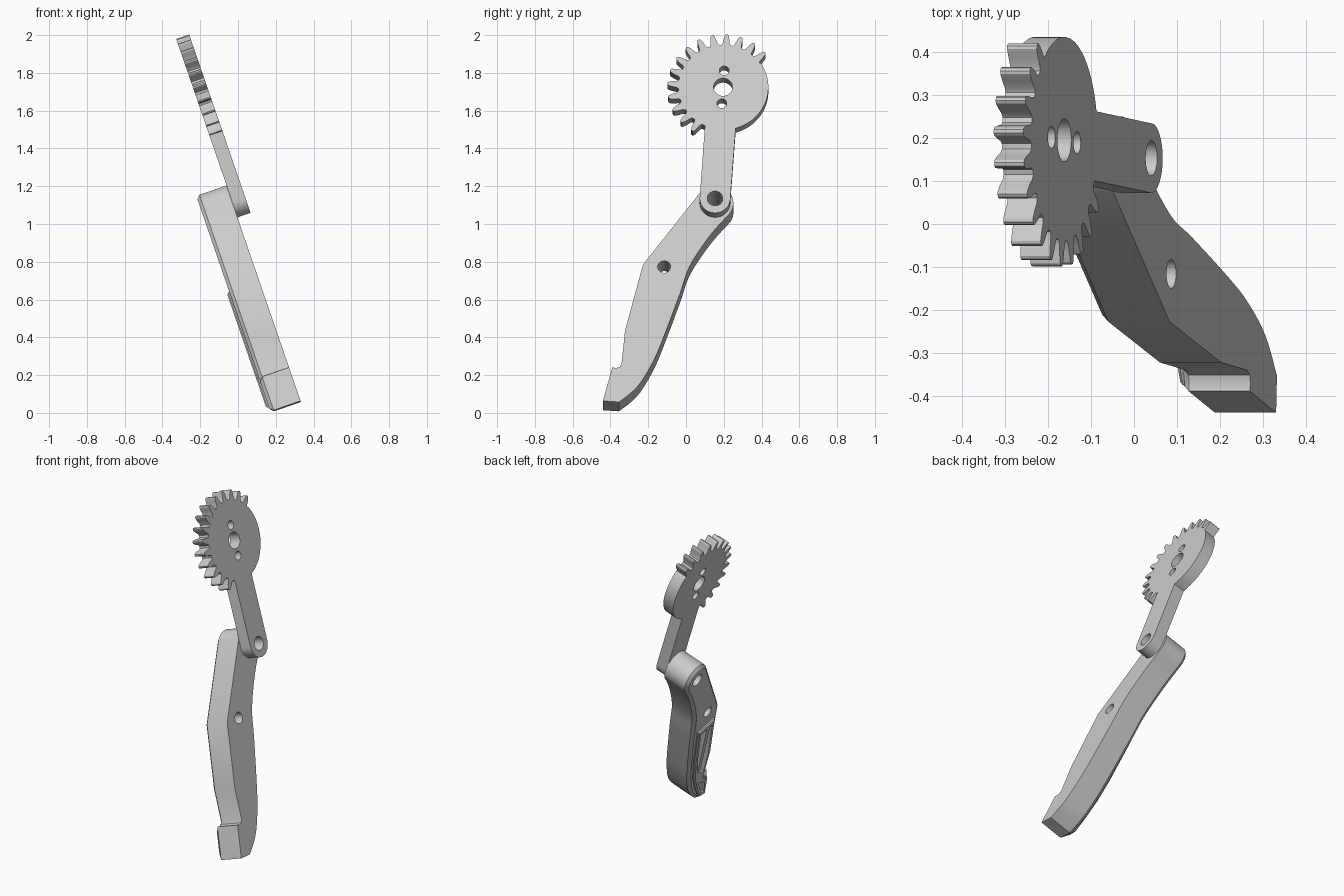
import bpy, bmesh
from math import sin, cos, radians, pi
from mathutils import Matrix, Vector

if "Cube" in bpy.data.objects:
    bpy.data.objects.remove(bpy.data.objects["Cube"])

# Plates lie in a tilted plane: local x = depth, local y = along the plate, local z = its normal
T = radians(19)
PLANE = Matrix(((0, -sin(T), cos(T), 0), (1, 0, 0, 0), (0, cos(T), sin(T), 0), (0, 0, 0, 1)))

grey = bpy.data.materials.new("light_grey")
grey.use_nodes = True
COLOUR = (0.6, 0.6, 0.6, 1)
grey.diffuse_color = COLOUR
grey.node_tree.nodes["Principled BSDF"].inputs["Base Color"].default_value = COLOUR


def plate(name, outline, low, high, chamfer=0):
    """Extrude an outline between two heights, chamfering the low rim."""
    bm = bmesh.new()
    face = bm.faces.new([bm.verts.new((x, y, low)) for x, y in outline])
    rim = list(face.edges)
    ext = bmesh.ops.extrude_face_region(bm, geom=[face], use_keep_orig=True)
    top = [g for g in ext["geom"] if isinstance(g, bmesh.types.BMVert)]
    bmesh.ops.translate(bm, verts=top, vec=(0, 0, high - low))
    bmesh.ops.recalc_face_normals(bm, faces=bm.faces)
    if chamfer:
        bmesh.ops.bevel(bm, geom=rim, offset=chamfer, segments=1, affect='EDGES', clamp_overlap=False)
    mesh = bpy.data.meshes.new(name)
    bm.to_mesh(mesh)
    bm.free()
    mesh.materials.append(grey)
    ob = bpy.data.objects.new(name, mesh)
    ob.matrix_world = PLANE
    bpy.context.collection.objects.link(ob)
    return ob


def arc(centre, r, start, end, n):
    steps = [radians(start + (end - start) * i / n) for i in range(n + 1)]
    return [(centre[0] + r * cos(a), centre[1] + r * sin(a)) for a in steps]


def circle(centre, r, n=32):
    return arc(centre, r, 0, 360, n)[:-1]


def smooth_path(points, n=5):
    """Catmull-Rom curve through the points."""
    p = [Vector(q) for q in [points[0]] + points + [points[-1]]]
    out = []
    for a, b, c, d in zip(p, p[1:], p[2:], p[3:]):
        for i in range(n):
            t = i / n
            out.append(tuple(b + (c - a) * t / 2 + (a * 2 - b * 5 + c * 4 - d) * t * t / 2
                             + (b * 3 - a - c * 3 + d) * t ** 3 / 2))
    return out + [tuple(points[-1])]


def cut(ob, outlines, low, high):
    for outline in outlines:
        cutter = plate("cutter", outline, low, high)
        cutter.hide_render = True
        mod = ob.modifiers.new("cut", 'BOOLEAN')
        mod.operation, mod.solver, mod.object = 'DIFFERENCE', 'EXACT', cutter
        bpy.context.view_layer.objects.active = ob
        bpy.ops.object.modifier_apply(modifier=mod.name)
        bpy.data.objects.remove(cutter)


def finish(ob):
    bpy.ops.object.select_all(action='DESELECT')
    ob.select_set(True)
    bpy.context.view_layer.objects.active = ob
    bpy.ops.object.shade_smooth_by_angle(angle=radians(28))


# Gear with lever arm, drawn with the arm pointing down and then leaned slightly
HUB, REACH, LEAN = Vector((0.196, 1.684)), 0.625, Matrix.Rotation(radians(-3.9), 2)
TOOTH = ((-6, 0.236), (-4.3, 0.246), (-3.2, 0.27), (-1.9, 0.29), (-0.8, 0.295))
tooth = list(TOOTH) + [(-a, r) for a, r in reversed(TOOTH)]
gear = arc((0, 0), 0.24, 290, 397, 40)
for k in range(14):
    for a, r in tooth:
        ang = radians(45 + 15 * k + a)
        gear.append((r * cos(ang), r * sin(ang)))
gear += arc((0, 0), 0.236, 248, 250, 1)
gear += arc((0, -REACH), 0.081, 180, 360, 24)


def lean(points):
    return [tuple(LEAN @ Vector(p) + HUB) for p in points]


gear_arm = plate("gear_arm", lean(gear), 0.335, 0.408)
holes = [circle((0, 0), 0.05), circle((0, 0.092), 0.026),
         circle((0, -0.092), 0.026), circle((0, -REACH), 0.041)]
cut(gear_arm, [lean(h) for h in holes], 0.2, 0.5)
finish(gear_arm)

# Claw finger: rounded pivot end, angled back, notch, blunt tip, curved inner edge
PIVOT = (0.153, 1.06)
inner = smooth_path([(-0.354, -0.054), (-0.259, 0.03), (-0.18, 0.16), (-0.122, 0.3), (-0.032, 0.552),
                     (0.021, 0.709), (0.127, 0.878), (0.228, 0.998)])
claw = inner + arc(PIVOT, 0.098, -30, 142, 24)
claw += [(-0.228, 0.715), (-0.323, 0.345), (-0.341, 0.16), (-0.352, 0.141),
         (-0.372, 0.136), (-0.39, 0.14), (-0.44, -0.048)]
finger = plate("claw_finger", claw, 0.165, 0.334, 0.018)
cut(finger, [circle(PIVOT, 0.041), circle((-0.116, 0.703), 0.034)], 0.1, 0.5)

# Raised panel on the back of the finger, with recessed pockets
panel_shape = [(-0.215, 0.62), (-0.07, 0.57), (-0.155, 0.3), (-0.215, 0.16), (-0.28, 0.06), (-0.35, -0.025),
               (-0.41, -0.025), (-0.375, 0.11), (-0.315, 0.14), (-0.295, 0.345)]
panel = plate("back_panel", panel_shape, 0.15, 0.175, 0.008)
pockets = [[(-0.2, 0.58), (-0.18, 0.57), (-0.25, 0.2), (-0.285, 0.2), (-0.27, 0.345)],
           [(-0.15, 0.57), (-0.1, 0.55), (-0.18, 0.3), (-0.225, 0.2)],
           [(-0.35, 0.09), (-0.28, 0.11), (-0.31, 0.06), (-0.365, 0.0), (-0.385, 0.0)]]
for ob in (finger, panel):
    cut(ob, pockets, 0.1, 0.2)
    finish(ob)
